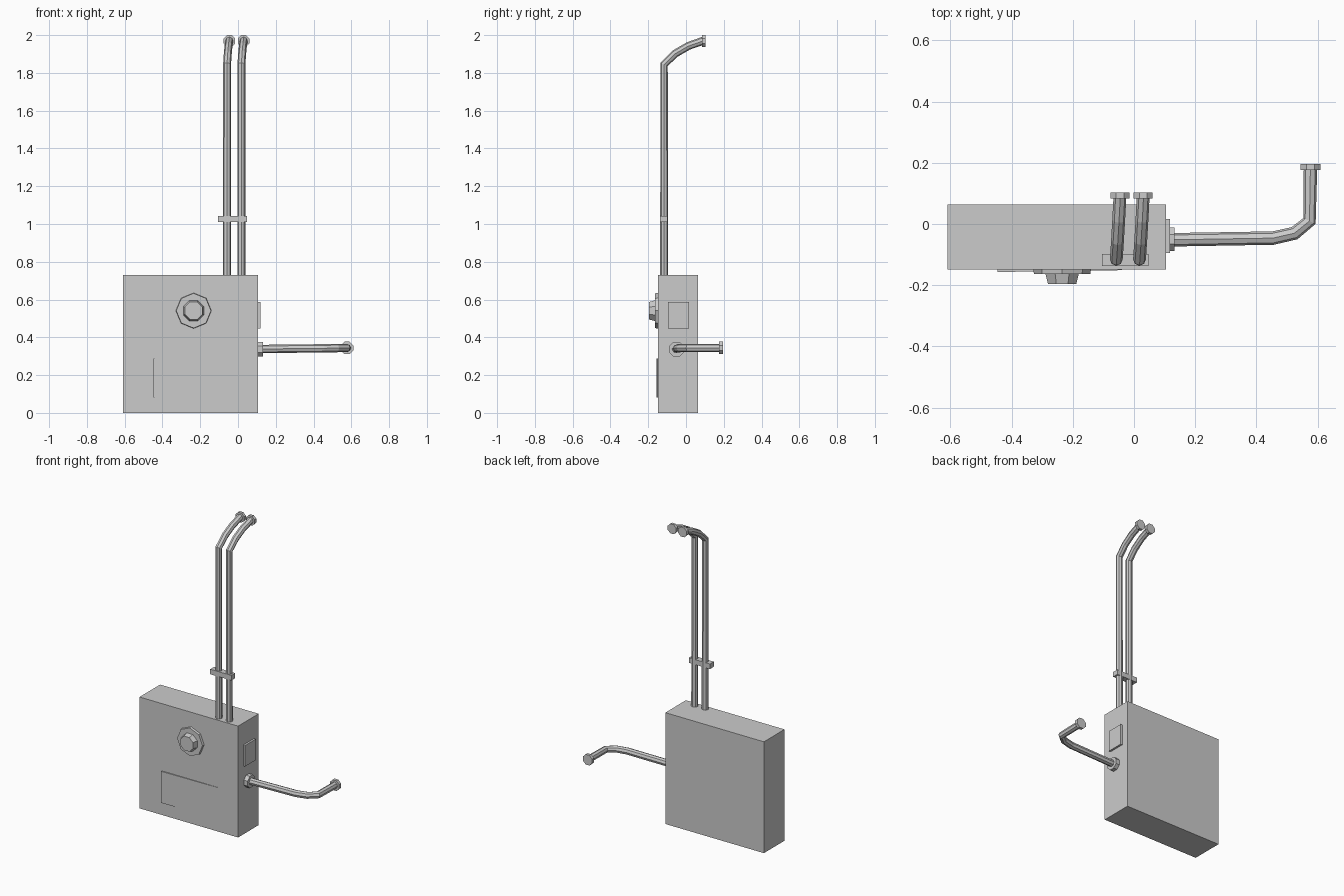
import bpy
import bmesh
from math import pi
from mathutils import Matrix, Vector

if "Cube" in bpy.data.objects:
    bpy.data.objects.remove(bpy.data.objects["Cube"])


def mesh_object(name, bm):
    me = bpy.data.meshes.new(name)
    bmesh.ops.recalc_face_normals(bm, faces=bm.faces[:])
    bm.to_mesh(me)
    bm.free()
    ob = bpy.data.objects.new(name, me)
    bpy.context.collection.objects.link(ob)
    return ob


def box(name, lo, hi):
    lo, hi = Vector(lo), Vector(hi)
    bm = bmesh.new()
    bmesh.ops.create_cube(bm, size=1, matrix=Matrix.Translation((lo + hi) / 2)
                          @ Matrix.Diagonal((*(hi - lo), 1)))
    return mesh_object(name, bm)


def disc(name, start, end, r1, r2, turn=pi / 8):
    """Eight-sided (tapered) cylinder between two points."""
    start, end = Vector(start), Vector(end)
    axis = end - start
    bm = bmesh.new()
    rot = axis.to_track_quat('Z', 'Y').to_matrix().to_4x4()
    bmesh.ops.create_cone(bm, cap_ends=True, segments=8, radius1=r1, radius2=r2,
                          depth=axis.length,
                          matrix=Matrix.Translation((start + end) / 2) @ rot
                          @ Matrix.Rotation(turn, 4, 'Z'))
    return mesh_object(name, bm)


def pipe(name, points, radius):
    """Eight-sided pipe swept along a path, turned into a mesh."""
    cu = bpy.data.curves.new(name, 'CURVE')
    cu.dimensions = '3D'
    cu.bevel_depth = radius
    cu.bevel_resolution = 2
    cu.use_fill_caps = True
    sp = cu.splines.new('POLY')
    sp.points.add(len(points) - 1)
    for p, co in zip(sp.points, points):
        p.co = (*co, 1)
    sp.use_smooth = False
    tmp = bpy.data.objects.new(name + "_path", cu)
    bpy.context.collection.objects.link(tmp)
    bpy.context.view_layer.update()
    me = bpy.data.meshes.new_from_object(
        tmp.evaluated_get(bpy.context.evaluated_depsgraph_get()))
    bpy.data.objects.remove(tmp)
    ob = bpy.data.objects.new(name, me)
    bpy.context.collection.objects.link(ob)
    return ob


# Cabinet
FRONT = -0.149
box("cabinet", (-0.61, FRONT, 0), (0.105, 0.064, 0.73))

# Front panel, standing slightly proud on its left edge
panel = box("front_panel", (-0.447, FRONT - 0.008, 0.082), (-0.04, FRONT + 0.01, 0.289))
for v in panel.data.vertices:
    if v.co.x > -0.2 and v.co.y < FRONT:
        v.co.y = FRONT - 0.002

# Dial: base plate and tapered knob
disc("dial_plate", (-0.235, FRONT + 0.005, 0.541), (-0.235, -0.164, 0.541), 0.095, 0.092, 0)
disc("dial_knob", (-0.235, -0.16, 0.541), (-0.235, -0.196, 0.541), 0.06, 0.05)

# Side plate
box("side_plate", (0.1, -0.095, 0.448), (0.118, 0.016, 0.586))

# Side pipe with wall flange and end flange
disc("side_flange", (0.1, -0.05, 0.337), (0.132, -0.05, 0.337), 0.042, 0.042)
pipe("side_pipe", [(0.1, -0.052, 0.338), (0.455, -0.046, 0.342), (0.525, -0.03, 0.343),
                   (0.574, 0.01, 0.344), (0.577, 0.18, 0.344)], 0.022)
disc("side_pipe_end", (0.577, 0.176, 0.344), (0.577, 0.196, 0.344), 0.036, 0.036)

# Two upright pipes bending back at the top, each with an end flange
for i, x in enumerate((-0.058, 0.018)):
    pipe(f"upright_pipe_{i + 1}",
         [(x, -0.116, 0.70), (x, -0.116, 1.845), (x + 0.004, -0.056, 1.903),
          (x + 0.008, 0.013, 1.943), (x + 0.012, 0.09, 1.97)], 0.021)
    disc(f"upright_pipe_end_{i + 1}", (x + 0.012, 0.084, 1.969),
         (x + 0.012, 0.103, 1.969), 0.0335, 0.0335)

# Clamp holding the uprights together
box("pipe_clamp", (-0.105, -0.138, 1.01), (0.048, -0.098, 1.043))
